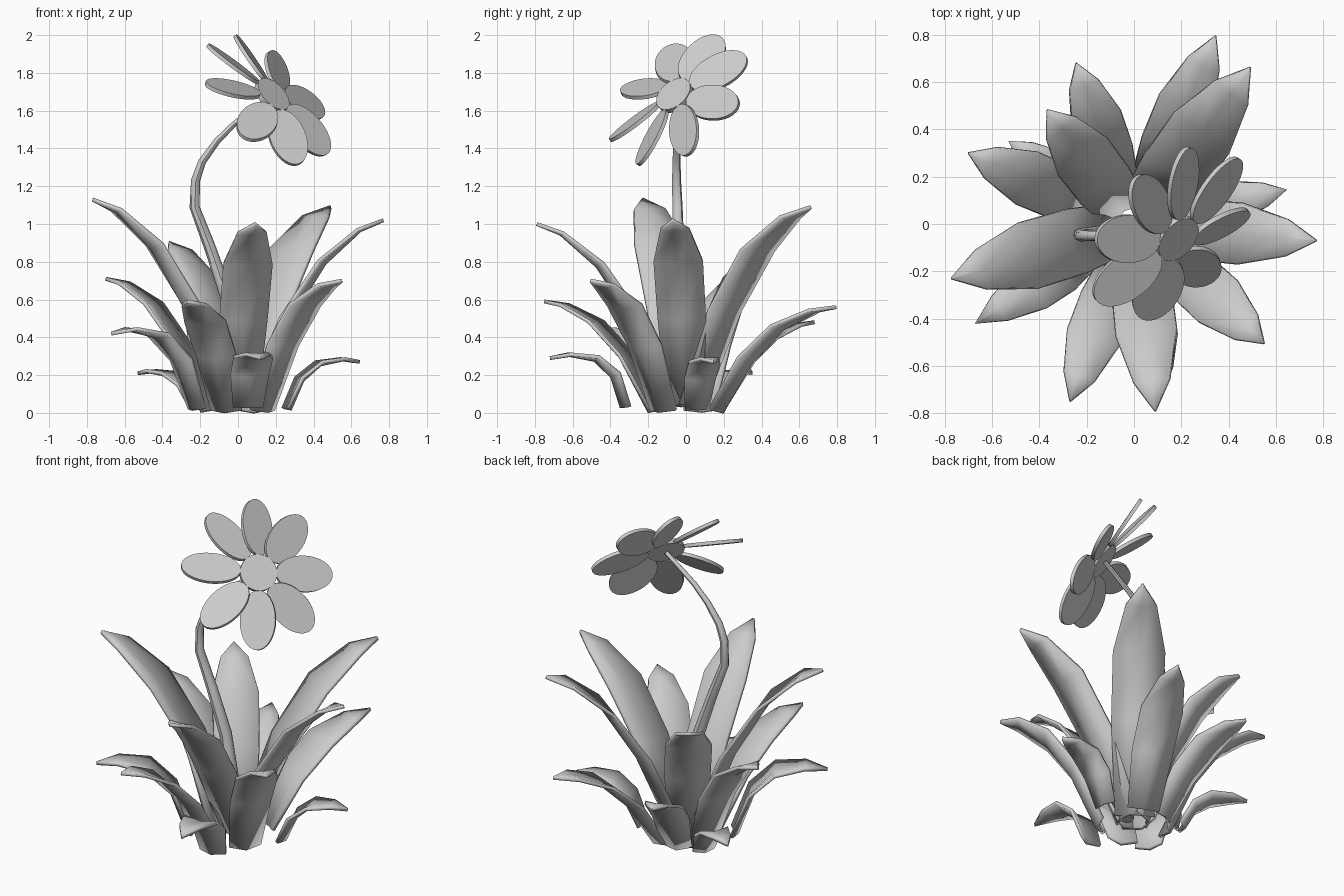
import bpy, bmesh
from math import sin, cos, radians
from mathutils import Vector, Matrix

if "Cube" in bpy.data.objects:
    bpy.data.objects.remove(bpy.data.objects["Cube"])


def add_mesh(name, bm):
    bmesh.ops.recalc_face_normals(bm, faces=bm.faces)
    me = bpy.data.meshes.new(name)
    bm.to_mesh(me)
    bm.free()
    ob = bpy.data.objects.new(name, me)
    bpy.context.collection.objects.link(ob)
    return ob


def frame(x, y, z, origin):
    m = Matrix((x, y, z)).transposed().to_4x4()
    m.translation = origin
    return m


# Leaf: arching strip with a shallow V section that flattens to the tip, thickened
RINGS = [(0, .74), (.3, .97), (.58, 1), (.84, .6), (1, .02)]


def leaf(name, tip, base_r, base_z, width, out, lift):
    tip = Vector(tip)
    d = Vector((tip.x, tip.y, 0)).normalized()
    side = Vector((-d.y, d.x, 0))
    p0 = d * base_r + Vector((0, 0, base_z))
    p1 = p0 + d * out * ((tip - p0).dot(d))
    p1.z = base_z + lift * (tip.z - base_z)
    bm = bmesh.new()
    rows = []
    for t, w in RINGS:
        c = p0 * (1 - t) ** 2 + p1 * 2 * t * (1 - t) + tip * t * t
        tangent = ((p1 - p0) * (1 - t) + (tip - p1) * t).normalized()
        inner = tangent.cross(side).normalized()
        if inner.dot(Vector((0, 0, 1)) - d) < 0:
            inner = -inner
        half = width * w / 2
        cup = .4 * (1 - t) * half
        rows.append([bm.verts.new(c + side * s * half + inner * cup * (abs(s) - .5))
                     for s in (-1, 0, 1)])
    for a, b in zip(rows, rows[1:]):
        for i in range(2):
            bm.faces.new((a[i], a[i + 1], b[i + 1], b[i]))
    ob = add_mesh(name, bm)
    mod = ob.modifiers.new("thickness", 'SOLIDIFY')
    mod.thickness = .02
    mod.offset = 0


# Whorls from the middle out: base radius, base height, bend out, bend up, (tip, width)
WHORLS = {
    "inner_leaf": (.06, .04, .44, .9, [
        ((-.77, -.23, 1.13), .29), ((.49, .66, 1.09), .29), ((.09, -.79, 1.0), .26),
        ((.77, -.07, 1.02), .26), ((-.365, .48, .9), .26)]),
    "middle_leaf": (.19, .01, .4, .96, [
        ((.55, -.505, .70), .24), ((-.70, .30, .71), .24), ((-.27, -.75, .59), .23),
        ((.345, .795, .56), .24), ((-.245, .68, .48), .22)]),
    "outer_leaf": (.27, .02, .22, 1.3, [
        ((-.67, -.42, .42), .21), ((.645, .145, .27), .17), ((-.53, .35, .21), .17)]),
    "front_leaf": (.33, .03, .12, 1.35, [((.12, -.72, .29), .21)]),
}
for name, (r, z, out, lift, tips) in WHORLS.items():
    for i, (tip, w) in enumerate(tips):
        leaf(f"{name}_{i + 1}", tip, r, z, w, out, lift)

# Flower head axis and start direction
n = Vector((.61, -.51, .605)).normalized()
u0 = Vector((-.63, -.14, .57))
u0 = (u0 - n * u0.dot(n)).normalized()
centre = Vector((.18, -.06, 1.68))


def disc(name, mat, length, width, thick):
    bm = bmesh.new()
    bmesh.ops.create_cone(bm, cap_ends=True, segments=32, radius1=.5, radius2=.5, depth=1,
                          matrix=mat @ Matrix.Diagonal((length, width, thick, 1)))
    add_mesh(name, bm)


disc("flower_centre", frame(u0, n.cross(u0), n, centre), .21, .21, .03)

# Eight petals leaning back: (angle round the axis, twist about own length)
PETALS = [(6, -24), (45, -25), (84, -16), (133, -4),
          (180, -21), (225, -27), (270, -27), (320, -25)]
LEAN = radians(8)
for i, (turn, twist) in enumerate(PETALS):
    u = Matrix.Rotation(-radians(turn), 3, n) @ u0
    along = u * cos(LEAN) - n * sin(LEAN)
    up = n * cos(LEAN) + u * sin(LEAN)
    m = up * cos(radians(twist)) + n.cross(u) * sin(radians(twist))
    disc(f"petal_{i + 1}", frame(along, m.cross(along), m, centre + u * .1 + along * .167),
         .335, .205, .02)

# Tapered, arching stem
STEM = [(.03, -.03, .06, .042), (-.06, -.035, .62, .036), (-.15, -.04, .88, .031),
        (-.23, -.045, 1.09, .027), (-.225, -.05, 1.23, .024), (-.19, -.05, 1.33, .021),
        (-.11, -.05, 1.44, .018), (-.02, -.05, 1.53, .015), (.17, -.05, 1.67, .013)]
cu = bpy.data.curves.new("stem", 'CURVE')
cu.dimensions = '3D'
cu.bevel_depth = 1
cu.bevel_resolution = 2
cu.use_fill_caps = True
sp = cu.splines.new('POLY')
sp.points.add(len(STEM) - 1)
for p, (x, y, z, r) in zip(sp.points, STEM):
    p.co = (x, y, z, 1)
    p.radius = r
stem = bpy.data.objects.new("stem", cu)
bpy.context.collection.objects.link(stem)
bpy.context.view_layer.objects.active = stem
stem.select_set(True)
bpy.ops.object.convert(target='MESH')

# Smooth shading with crisp rims
for ob in bpy.context.collection.objects:
    ob.select_set(True)
bpy.ops.object.shade_smooth_by_angle(angle=radians(45))
